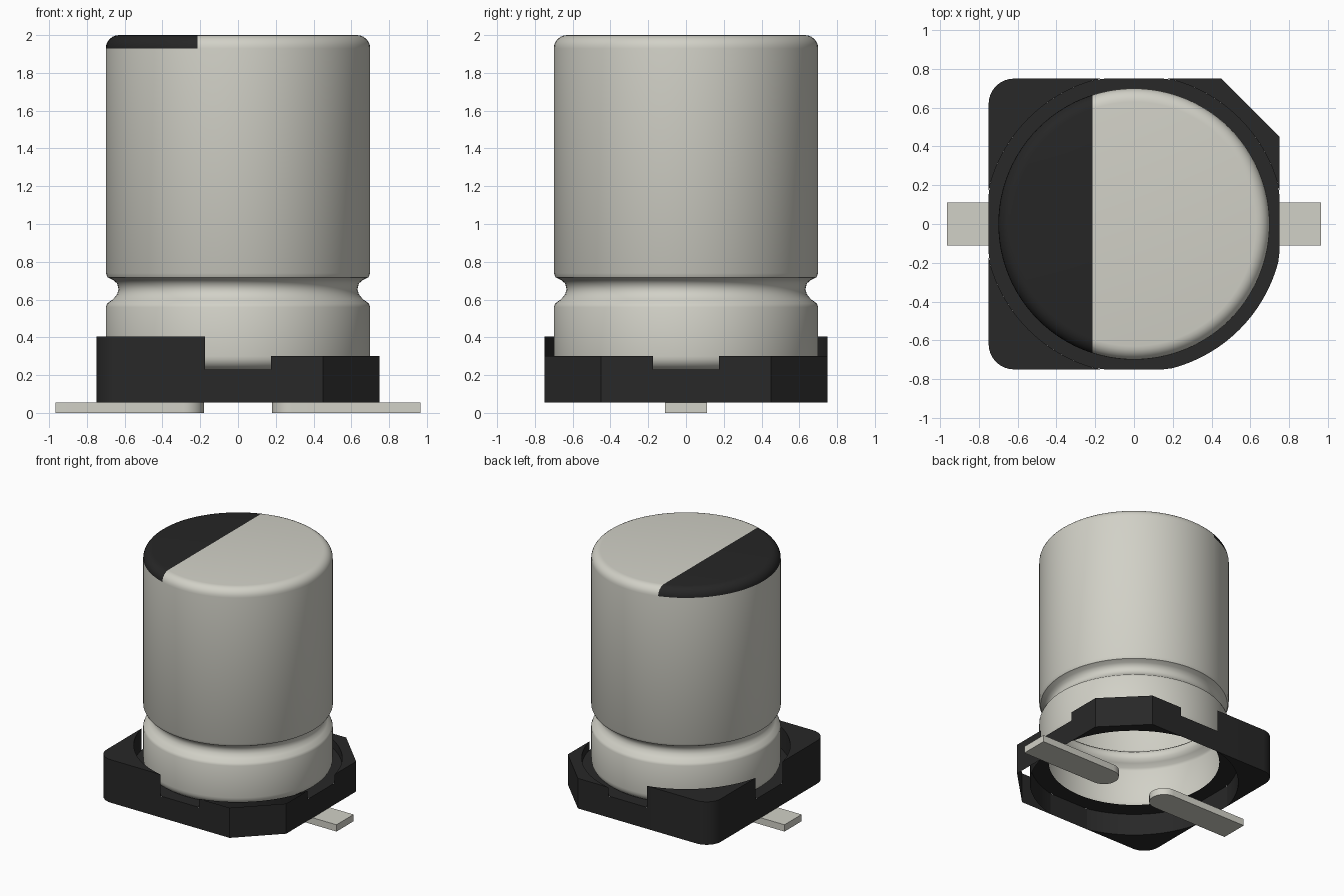
import bpy, bmesh
from math import sin, cos, pi, asin

if "Cube" in bpy.data.objects:
    bpy.data.objects.remove(bpy.data.objects["Cube"])


def material(name, colour):
    m = bpy.data.materials.new(name)
    m.use_nodes = True
    m.diffuse_color = (*colour, 1)
    m.node_tree.nodes["Principled BSDF"].inputs["Base Color"].default_value = (*colour, 1)
    return m


METAL = material("pale metal", (0.64, 0.635, 0.57))
BLACK = material("black plastic", (0.021, 0.021, 0.021))
MARK = material("black marking", (0.019, 0.019, 0.019))


def finish(name, bm, mats):
    mesh = bpy.data.meshes.new(name)
    bm.to_mesh(mesh)
    bm.free()
    for m in mats:
        mesh.materials.append(m)
    ob = bpy.data.objects.new(name, mesh)
    bpy.context.collection.objects.link(ob)
    bpy.ops.object.select_all(action='DESELECT')
    ob.select_set(True)
    bpy.context.view_layer.objects.active = ob
    bpy.ops.object.shade_smooth_by_angle(angle=0.6)
    return ob


def arc(cx, cy, r, a0, a1, n):
    return [(cx + r * cos(a0 + (a1 - a0) * i / n), cy + r * sin(a0 + (a1 - a0) * i / n))
            for i in range(n + 1)]


def prism(bm, outline, z0, z1, capped=True):
    low = [bm.verts.new((x, y, z0)) for x, y in outline]
    high = [bm.verts.new((x, y, z1)) for x, y in outline]
    n = len(outline)
    faces = [bm.faces.new((low[i], low[(i + 1) % n], high[(i + 1) % n], high[i])) for i in range(n)]
    if capped:
        faces += [bm.faces.new(low[::-1]), bm.faces.new(high)]
    bmesh.ops.recalc_face_normals(bm, faces=faces)


# Can: revolved profile, open below, with a crimped groove and rounded rims
FILLET, RADIUS, SEGMENTS = 0.07, 0.70, 96
profile = arc(0.63, 0.30, FILLET, -pi / 2, 0, 6)
profile += [(0.70, 0.56), (0.692, 0.58), (0.66, 0.603), (0.64, 0.628), (0.632, 0.655),
            (0.64, 0.685), (0.66, 0.703), (0.69, 0.718), (0.70, 0.74)]
profile += arc(0.63, 1.93, FILLET, 0, pi / 2, 6)
bm = bmesh.new()
rings = [[bm.verts.new((r * cos(2 * pi * i / SEGMENTS), r * sin(2 * pi * i / SEGMENTS), z))
          for i in range(SEGMENTS)] for r, z in profile]
for a, b in zip(rings, rings[1:]):
    for i in range(SEGMENTS):
        j = (i + 1) % SEGMENTS
        bm.faces.new((a[i], a[j], b[j], b[i]))
bm.faces.new(rings[-1])

# Polarity mark: cut the top along a chord and colour one side
MARK_X = -0.215
top = [f for f in bm.faces if f.calc_center_median().z > 1.935]
edges = {e for f in top for e in f.edges}
verts = {v for f in top for v in f.verts}
bmesh.ops.bisect_plane(bm, geom=top + list(edges) + list(verts), dist=1e-5,
                       plane_co=(MARK_X, 0, 0), plane_no=(1, 0, 0))
for f in bm.faces:
    c = f.calc_center_median()
    f.material_index = int(c.z > 1.935 and c.x < MARK_X)
finish("can", bm, [METAL, MARK])

# Base: four corner blocks around a round recess that breaks through the sides
HALF, RECESS, BOTTOM, FLOOR = 0.75, 0.77, 0.055, 0.23
gap = (RECESS ** 2 - HALF ** 2) ** 0.5
start = asin(gap / RECESS)
inner = arc(0, 0, RECESS, start, pi / 2 - start, 20)
chamfered = [(0.45, HALF), (HALF, 0.45)]
rounded = arc(0.62, 0.62, 0.13, pi / 2, 0, 8)
bm = bmesh.new()
for sx in (-1, 1):
    for sy in (-1, 1):
        outline = inner + (chamfered if sx > 0 else rounded)
        prism(bm, [(sx * x, sy * y) for x, y in outline], BOTTOM,
              0.30 if sx > 0 else 0.405, capped=not (sx > 0 and sy < 0))

# Low side walls below the gaps
for c, s in ((1, 0), (0, 1), (-1, 0), (0, -1)):
    ends = [(c * HALF - s * t, s * HALF + c * t) for t in (-gap, gap)]
    bm.faces.new([bm.verts.new((*p, z)) for p, z in
                  ((ends[0], BOTTOM), (ends[1], BOTTOM), (ends[1], FLOOR), (ends[0], FLOOR))])

# Recess floor ring
ring = []
for i in range(SEGMENTS):
    c, s = cos(2 * pi * i / SEGMENTS), sin(2 * pi * i / SEGMENTS)
    outer = min(RECESS, HALF / max(abs(c), abs(s)))
    ring.append([bm.verts.new((r * c, r * s, FLOOR)) for r in (0.63, outer)])
for a, b in zip(ring, ring[1:] + ring[:1]):
    bm.faces.new((a[0], a[1], b[1], b[0]))
finish("base", bm, [BLACK])

# Leads: flat strips with round inner ends
for side, name in ((1, "left_lead"), (-1, "right_lead")):
    bm = bmesh.new()
    outline = arc(0.29, 0, 0.11, pi / 2, 3 * pi / 2, 16) + [(0.965, -0.11), (0.965, 0.11)]
    prism(bm, [(side * x, y) for x, y in outline], 0, BOTTOM)
    finish(name, bm, [METAL])
